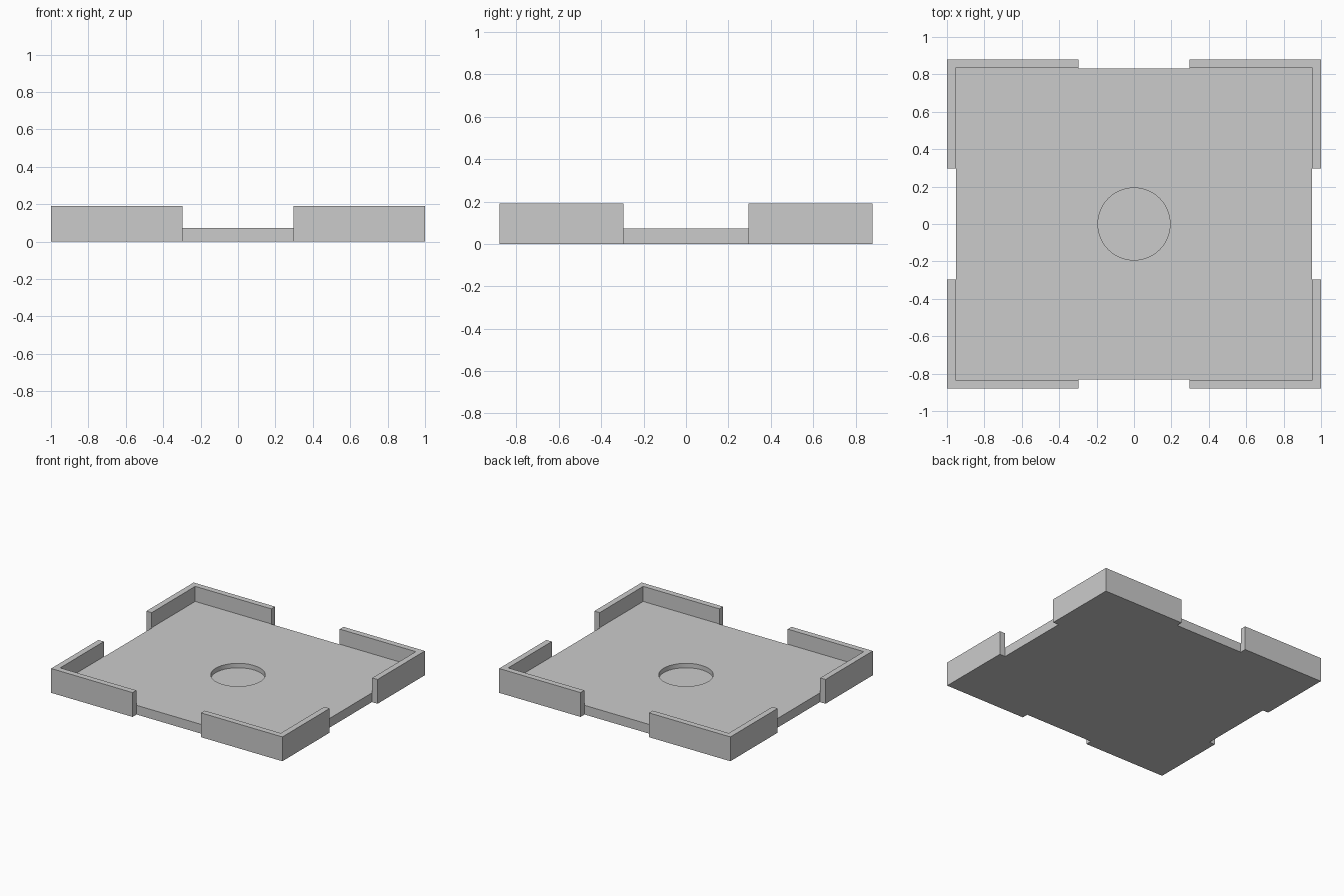
import bpy
import math

if "Cube" in bpy.data.objects:
    bpy.data.objects.remove(bpy.data.objects["Cube"], do_unlink=True)

HALF_X, HALF_Y = 1.0, 0.88       # outer half sizes
HEIGHT, FLOOR = 0.19, 0.072      # wall top and floor top
WALL, NOTCH = 0.046, 0.049       # wall thickness and opening depth
GAP = 0.296                      # half width of each wall opening
RECESS_R, RECESS_Z = 0.193, 0.037

grey = bpy.data.materials.new("plain grey")
grey.use_nodes = True
colour = (0.6, 0.6, 0.6, 1)
grey.diffuse_color = colour
grey.node_tree.nodes["Principled BSDF"].inputs["Base Color"].default_value = colour


def box(name, low, high):
    centre = [(a + b) / 2 for a, b in zip(low, high)]
    bpy.ops.mesh.primitive_cube_add(size=1, location=centre)
    obj = bpy.context.object
    obj.name = name
    obj.scale = [b - a for a, b in zip(low, high)]
    bpy.ops.object.transform_apply(location=True, rotation=False, scale=True)
    return obj


def cut(target, cutter):
    mod = target.modifiers.new(cutter.name, "BOOLEAN")
    mod.operation = "DIFFERENCE"
    mod.solver = "EXACT"
    mod.object = cutter
    cutter.hide_render = True
    bpy.context.view_layer.objects.active = target
    bpy.ops.object.modifier_apply(modifier=mod.name)
    bpy.data.objects.remove(cutter, do_unlink=True)


# Solid block for the tray
tray = box("tray", (-HALF_X, -HALF_Y, 0), (HALF_X, HALF_Y, HEIGHT))

# Hollow inside the corner walls
ix, iy = HALF_X - WALL, HALF_Y - WALL
cut(tray, box("hollow_cutter", (-ix, -iy, FLOOR), (ix, iy, 1)))

# Opening in the middle of each side
for side in (-1, 1):
    xs = sorted((side * (HALF_X - NOTCH), side * 2))
    ys = sorted((side * (HALF_Y - NOTCH), side * 2))
    cut(tray, box("side_cutter", (xs[0], -GAP, -1), (xs[1], GAP, 1)))
    cut(tray, box("end_cutter", (-GAP, ys[0], -1), (GAP, ys[1], 1)))

# Shallow round recess in the floor
bpy.ops.mesh.primitive_cylinder_add(vertices=64, radius=RECESS_R, depth=1,
                                    location=(0, 0, RECESS_Z + 0.5))
bpy.context.object.name = "recess_cutter"
cut(tray, bpy.context.object)

# Finish
tray.data.materials.clear()
tray.data.materials.append(grey)
bpy.ops.object.select_all(action="DESELECT")
tray.select_set(True)
bpy.context.view_layer.objects.active = tray
bpy.ops.object.shade_smooth_by_angle(angle=math.radians(30))
